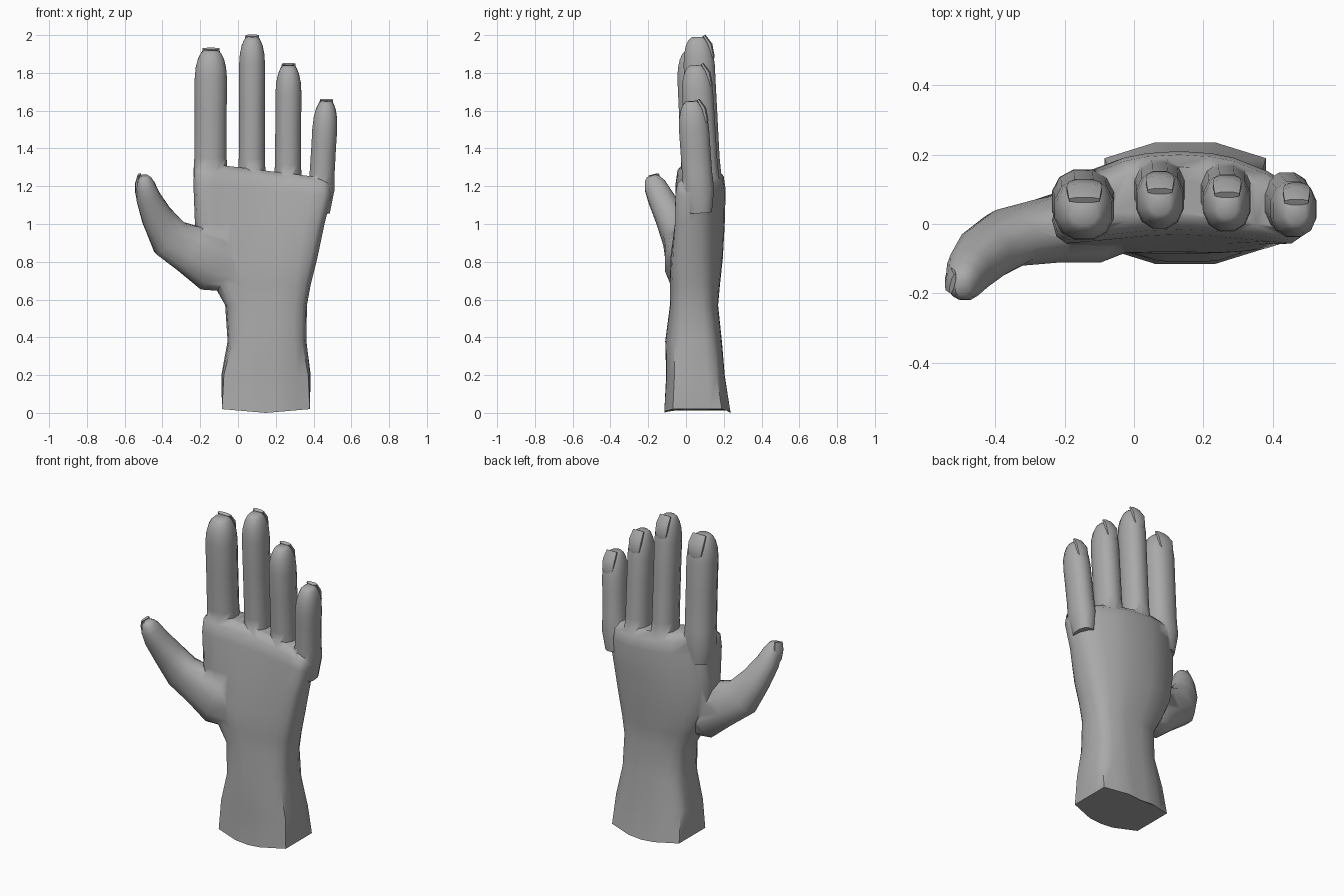
import bpy, bmesh, math
from mathutils import Vector

if "Cube" in bpy.data.objects:
    bpy.data.objects.remove(bpy.data.objects["Cube"])

skin = bpy.data.materials.new("grey_skin")
skin.diffuse_color = (0.4, 0.4, 0.4, 1)
skin.use_nodes = True
skin.node_tree.nodes["Principled BSDF"].inputs["Base Color"].default_value = skin.diffuse_color


def spow(v, e):
    return math.copysign(abs(v) ** e, v)


def build(name, rings):
    """Skin a list of equal point rings and cap both ends."""
    bm = bmesh.new()
    loops = [[bm.verts.new(p) for p in r] for r in rings]
    n = len(loops[0])
    for a, b in zip(loops, loops[1:]):
        for i in range(n):
            j = (i + 1) % n
            bm.faces.new((a[i], a[j], b[j], b[i]))
    bm.faces.new(loops[0][::-1])
    bm.faces.new(loops[-1])
    bmesh.ops.recalc_face_normals(bm, faces=bm.faces)
    me = bpy.data.meshes.new(name)
    bm.to_mesh(me)
    bm.free()
    ob = bpy.data.objects.new(name, me)
    bpy.context.collection.objects.link(ob)
    me.materials.append(skin)
    return ob


def tube(name, path, ref, n=12, power=2.3):
    """Rounded tube along path of (x, y, z, half width, half depth)."""
    pts = [Vector(p[:3]) for p in path]
    rings = []
    for k, p in enumerate(path):
        t = (pts[min(k + 1, len(pts) - 1)] - pts[max(k - 1, 0)]).normalized()
        side = Vector(ref).cross(t).normalized()
        deep = t.cross(side)
        ring = []
        for i in range(n):
            a = 2 * math.pi * (i + 0.5) / n
            ring.append(pts[k] + side * p[3] * spow(math.cos(a), 2 / power)
                        + deep * p[4] * spow(math.sin(a), 2 / power))
        rings.append(ring)
    return build(name, rings)


# Wrist and palm: z, left, right, front, back, backward bow, tilt of the ring
SECTIONS = [
    (0.02, -0.085, 0.38, -0.115, 0.235, 0.0, 0.0),
    (0.20, -0.088, 0.385, -0.105, 0.205, 0.0, 0.0),
    (0.38, -0.055, 0.362, -0.11, 0.19, 0.0, 0.0),
    (0.57, -0.068, 0.365, -0.085, 0.17, 0.01, 0.0),
    (0.68, -0.13, 0.385, -0.085, 0.18, 0.02, 0.0),
    (0.82, -0.20, 0.42, -0.08, 0.195, 0.04, 0.0),
    (1.00, -0.228, 0.458, -0.05, 0.205, 0.06, 0.0),
    (1.18, -0.236, 0.495, -0.03, 0.21, 0.08, -0.03),
    (1.25, -0.232, 0.49, -0.015, 0.20, 0.08, -0.04),
    (1.285, -0.20, 0.45, 0.02, 0.165, 0.07, -0.04),
]
OCT = [(1, 0), (1, .74), (.37, 1), (0, 1), (-.37, 1), (-1, .74),
       (-1, 0), (-1, -.74), (-.37, -1), (0, -1), (.37, -1), (1, -.74)]
# Finer outline, blended from the angular cut end to a rounder palm
OCT = [q for a, b in zip(OCT, OCT[1:] + OCT[:1])
       for q in (a, ((a[0] + b[0]) / 2, (a[1] + b[1]) / 2))]
rings = []
for k, (z, x0, x1, y0, y1, bow, tilt) in enumerate(SECTIONS):
    round_mix = min(1, k / 2) * 0.75
    ring = []
    for u, v in OCT:
        a = math.atan2(v, u)
        su, sv = spow(math.cos(a), 0.75), spow(math.sin(a), 0.75)
        u2 = u + (su - u) * round_mix
        v2 = v + (sv - v) * round_mix
        zz = z + tilt * u2 - (0.02 * (1 - abs(u2)) if k == 0 else 0)
        ring.append(((x0 + x1) / 2 + u2 * (x1 - x0) / 2,
                     (y0 + y1) / 2 + v2 * (y1 - y0) / 2 - bow * u2 * u2, zz))
    rings.append(ring)
hand = build("hand", rings)

# Fingers: base x, tip x, base y, tip y, base z, tip z, half width, half depth
FINGERS = {
    "index": (-0.146, -0.143, 0.065, 0.035, 1.26, 1.92, 0.088, 0.09),
    "middle": (0.073, 0.075, 0.10, 0.062, 1.26, 1.99, 0.071, 0.085),
    "ring": (0.264, 0.268, 0.09, 0.052, 1.23, 1.84, 0.071, 0.085),
    "little": (0.44, 0.468, 0.065, 0.032, 1.18, 1.65, 0.068, 0.082),
}
TIP = [(0.15, 1.0), (0.09, 0.94), (0.045, 0.80), (0.015, 0.62), (0.0, 0.42)]
parts = []
for name, (bx, tx, by, ty, bz, tz, w, d) in FINGERS.items():
    def at(z):
        f = (z - bz) / (tz - bz)
        return bx + (tx - bx) * f, by + (ty - by) * f, z
    path = [(*at(bz - 0.12), w * 0.8, d * 0.8), (*at(bz), w * 1.06, d * 1.05),
            (*at(bz + 0.09), w, d), (*at((bz + tz) / 2), w * 0.99, d)]
    path += [(*at(tz - h), w * s, d * s) for h, s in TIP]
    parts.append(tube(name + "_finger", path, (0, 1, 0)))
    # Nail lying on the back of the tip
    tube(name + "_nail", [
        (tx, ty + d * 0.86, tz - 0.13, w * 0.3, 0.012),
        (tx, ty + d * 0.90, tz - 0.10, w * 0.55, 0.014),
        (tx, ty + d * 0.74, tz - 0.04, w * 0.62, 0.016),
        (tx, ty + d * 0.38, tz + 0.008, w * 0.54, 0.01)], (0, 1, 0), 8)

# Thumb with its fleshy base
parts.append(tube("thumb", [
    (0.02, 0.02, 0.74, 0.11, 0.08),
    (-0.13, 0.0, 0.80, 0.165, 0.115),
    (-0.25, -0.02, 0.865, 0.135, 0.095),
    (-0.36, -0.04, 0.925, 0.115, 0.085),
    (-0.43, -0.085, 1.04, 0.085, 0.08),
    (-0.475, -0.135, 1.14, 0.066, 0.07),
    (-0.49, -0.165, 1.205, 0.052, 0.06),
    (-0.495, -0.18, 1.24, 0.036, 0.042),
    (-0.495, -0.185, 1.255, 0.02, 0.025)], (0, 1, 0)))
tube("thumb_nail", [
    (-0.525, -0.13, 1.13, 0.02, 0.01),
    (-0.53, -0.145, 1.17, 0.035, 0.012),
    (-0.53, -0.16, 1.22, 0.036, 0.012),
    (-0.522, -0.172, 1.262, 0.03, 0.007)], (-1, 0.25, 0), 8)

# Fuse fingers and thumb into the palm
for p in parts:
    m = hand.modifiers.new("fuse_" + p.name, 'BOOLEAN')
    m.operation = 'UNION'
    m.solver = 'EXACT'
    m.object = p
bpy.context.view_layer.update()
dep = bpy.context.evaluated_depsgraph_get()
fused = bpy.data.meshes.new_from_object(hand.evaluated_get(dep))
hand.modifiers.clear()
hand.data = fused
for p in parts:
    bpy.data.objects.remove(p)

bpy.ops.object.select_all(action='SELECT')
bpy.context.view_layer.objects.active = hand
bpy.ops.object.shade_smooth_by_angle(angle=math.radians(50))
